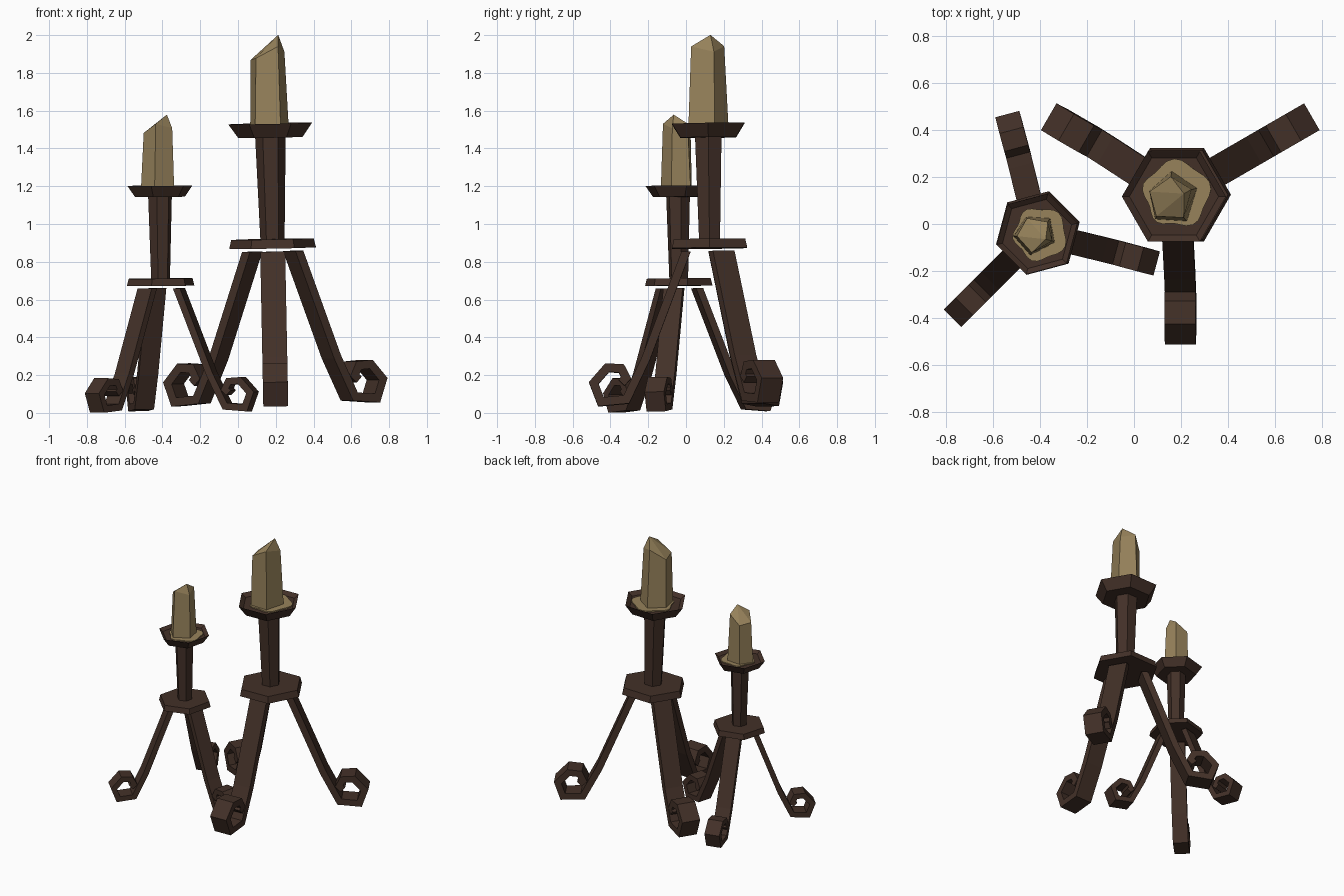
import bpy, bmesh, math
from mathutils import Matrix, Vector

if "Cube" in bpy.data.objects:
    bpy.data.objects.remove(bpy.data.objects["Cube"])


def material(name, rgb):
    m = bpy.data.materials.new(name)
    m.diffuse_color = (*rgb, 1)
    m.use_nodes = True
    m.node_tree.nodes["Principled BSDF"].inputs["Base Color"].default_value = m.diffuse_color
    return m


IRON = material("dark_brown_iron", (0.056, 0.030, 0.021))
WAX = material("tan_wax", (0.31, 0.225, 0.105))


def make(name, verts, faces, mat, matrix):
    me = bpy.data.meshes.new(name)
    me.from_pydata([matrix @ Vector(v) for v in verts], [], faces)
    bm = bmesh.new()
    bm.from_mesh(me)
    bmesh.ops.recalc_face_normals(bm, faces=bm.faces)
    bm.to_mesh(me)
    bm.free()
    me.materials.append(mat)
    ob = bpy.data.objects.new(name, me)
    bpy.context.collection.objects.link(ob)
    return ob


def skin(name, rings, mat, matrix, apex=None):
    """Closed solid through a list of equal-sized rings, optional peaked end."""
    n = len(rings[0])
    verts = [p for r in rings for p in r]
    faces = [tuple(range(n))]
    for k in range(len(rings) - 1):
        for i in range(n):
            j = (i + 1) % n
            faces.append((k*n + i, k*n + j, k*n + n + j, k*n + n + i))
    last = (len(rings) - 1) * n
    if apex:
        verts.append(apex)
        faces += [(last + i, last + (i + 1) % n, len(verts) - 1) for i in range(n)]
    else:
        faces.append(tuple(range(last, last + n)))
    return make(name, verts, faces, mat, matrix)


def hexagon(r, z):
    return [(r * math.cos(i * math.pi / 3), r * math.sin(i * math.pi / 3), z) for i in range(6)]


# Leg centre line (distance from axis, height), ending in a curl
LEG = [(.125, .815), (.345, .25), (.45, .036), (.585, .025), (.622, .125),
       (.55, .205), (.475, .2), (.45, .15), (.475, .125)]


def leg_rings(width=.132, thick=.045):
    pts = [Vector(p) for p in LEG]
    rings = []
    for i, p in enumerate(pts):
        a = (p - pts[i-1]).normalized() if i else None
        b = (pts[i+1] - p).normalized() if i < len(pts) - 1 else None
        a, b = a or b, b or a
        na, nb = Vector((-a.y, a.x)), Vector((-b.y, b.x))
        m = (na + nb).normalized()
        off = m * (thick / 2 / max(m.dot(na), .5))
        if i == 0:
            off = Vector((thick / 2 / abs(na.x) * (1 if na.x > 0 else -1), 0))
        o, q = p + off, p - off
        w = width / 2
        rings.append([(o.x, -w, o.y), (o.x, w, o.y), (q.x, w, q.y), (q.x, -w, q.y)])
    return rings


def candlestick(tag, base, scale, turn, tilt):
    lean = Matrix(((1, 0, -tilt[0], 0), (0, 1, -tilt[1], 0), (tilt[0], tilt[1], 1, 0), (0, 0, 0, 1)))
    M = (Matrix.Translation(base) @ lean @ Matrix.Scale(scale, 4)
         @ Matrix.Rotation(math.radians(turn), 4, 'Z'))

    # Three curled legs
    for k in range(3):
        R = Matrix.Rotation(math.radians(-90 + 120 * k), 4, 'Z')
        skin(f"{tag}_leg_{k + 1}", leg_rings(), IRON, M @ R)

    # Base plate, stem and drip dish
    skin(tag + "_base_plate", [hexagon(.23, .832), hexagon(.218, .88)], IRON, M)
    skin(tag + "_stem", [hexagon(.064, .875), hexagon(.081, 1.43)], IRON, M)
    skin(tag + "_drip_dish", [hexagon(.17, 1.418), hexagon(.222, 1.492), hexagon(.19, 1.468)], IRON, M)

    # Spilled wax pool
    pool = []
    for i in range(32):
        a = i * math.tau / 32
        r = .138 + .011 * math.sin(5 * a) + .017 * math.cos(a - .8)
        pool.append((r * math.cos(a), r * math.sin(a)))
    skin(tag + "_wax_pool", [[(x, y, z) for x, y in pool] for z in (1.465, 1.477)], WAX, M)

    # Five-sided candle with slanted, melted top
    bottom = [(-.01, .108), (.098, .035), (.055, -.105), (-.08, -.097), (-.106, .023)]
    top = [(-.005, .09, 1.9), (.083, .035, 1.87), (.05, -.085, 1.9), (-.068, -.08, 1.84), (-.097, .025, 1.83)]
    skin(tag + "_candle", [[(x, y, 1.466) for x, y in bottom], top], WAX, M, apex=(.052, .018, 1.96))


candlestick("tall", (.2, .135, .04), 1.0, 0, (.02, .012))
candlestick("short", (-.405, -.033, .005), .803, -45, (.007, .008))
